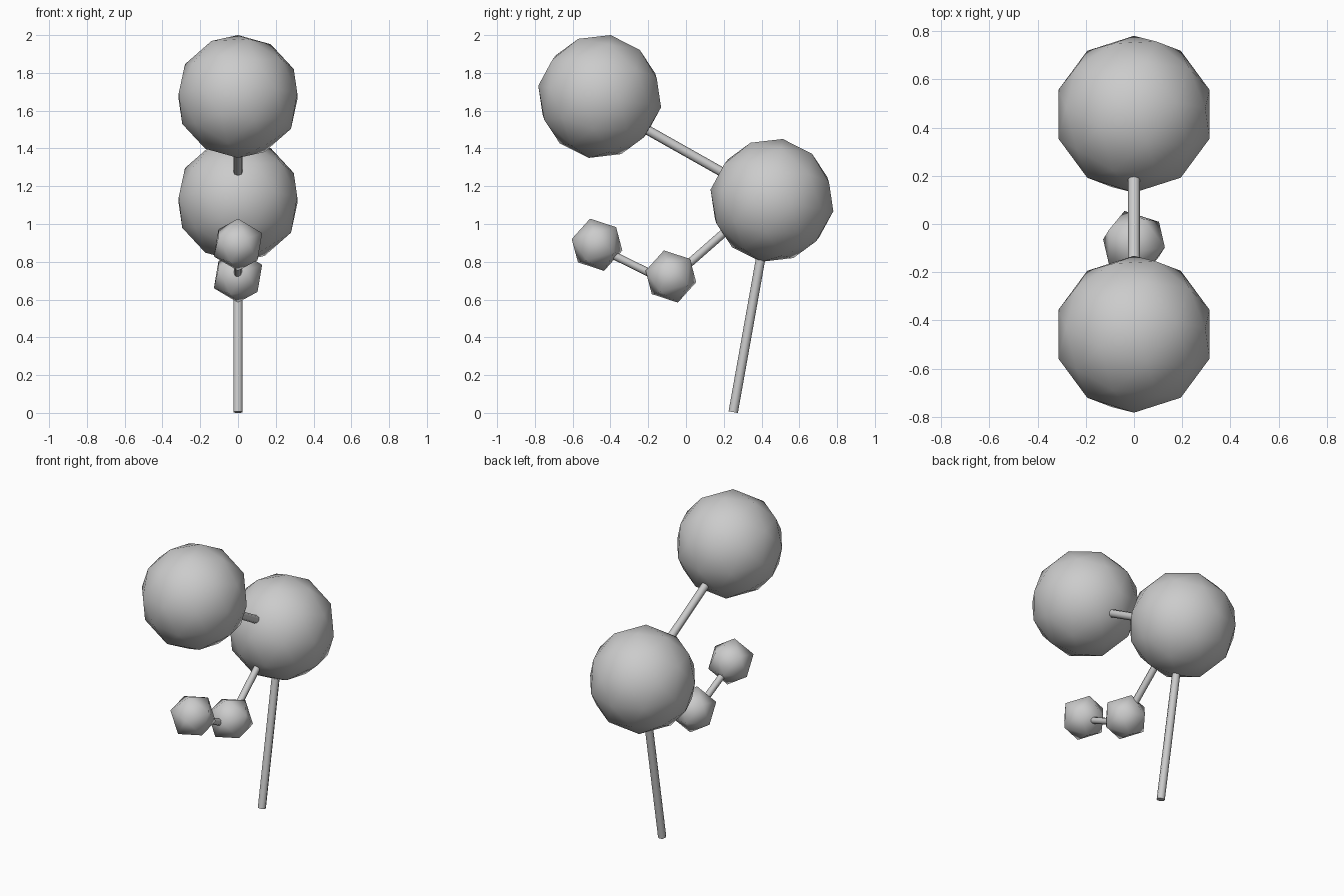
import bpy
from math import radians
from mathutils import Vector

if "Cube" in bpy.data.objects:
    bpy.data.objects.remove(bpy.data.objects["Cube"])


def smooth(obj, name):
    obj.name = name
    for p in obj.data.polygons:
        p.use_smooth = True


def foliage(name, y, z, radius, subdivisions, tilt):
    bpy.ops.mesh.primitive_ico_sphere_add(
        subdivisions=subdivisions, radius=radius,
        location=(0, y, z), rotation=(radians(tilt), 0, 0))
    smooth(bpy.context.object, name)


def rod(name, start, end, radius):
    a, b = Vector((0, *start)), Vector((0, *end))
    d = b - a
    tilt = -Vector((0, 1)).angle_signed(Vector((d.y, d.z)))
    bpy.ops.mesh.primitive_cylinder_add(
        vertices=8, radius=radius, depth=d.length,
        location=(a + b) / 2, rotation=(tilt, 0, 0))
    obj = bpy.context.object
    smooth(obj, name)
    bpy.ops.object.shade_smooth_by_angle(angle=radians(50))


# Leaf crowns: two large, two small
foliage("upper_crown", -0.457, 1.675, 0.33, 2, -10)
foliage("main_crown", 0.455, 1.125, 0.33, 2, -10)
foliage("outer_small_crown", -0.471, 0.89, 0.143, 1, 15)
foliage("inner_small_crown", -0.08, 0.722, 0.143, 1, 15)

# Trunk and branches, given as (y, z) end points
rod("trunk", (0.25, 0.004), (0.45, 1.125), 0.025)
rod("upper_branch", (0.43, 1.14), (-0.43, 1.625), 0.025)
rod("lower_branch", (-0.07, 0.716), (0.38, 1.11), 0.022)
rod("twig", (-0.08, 0.685), (-0.46, 0.872), 0.021)
